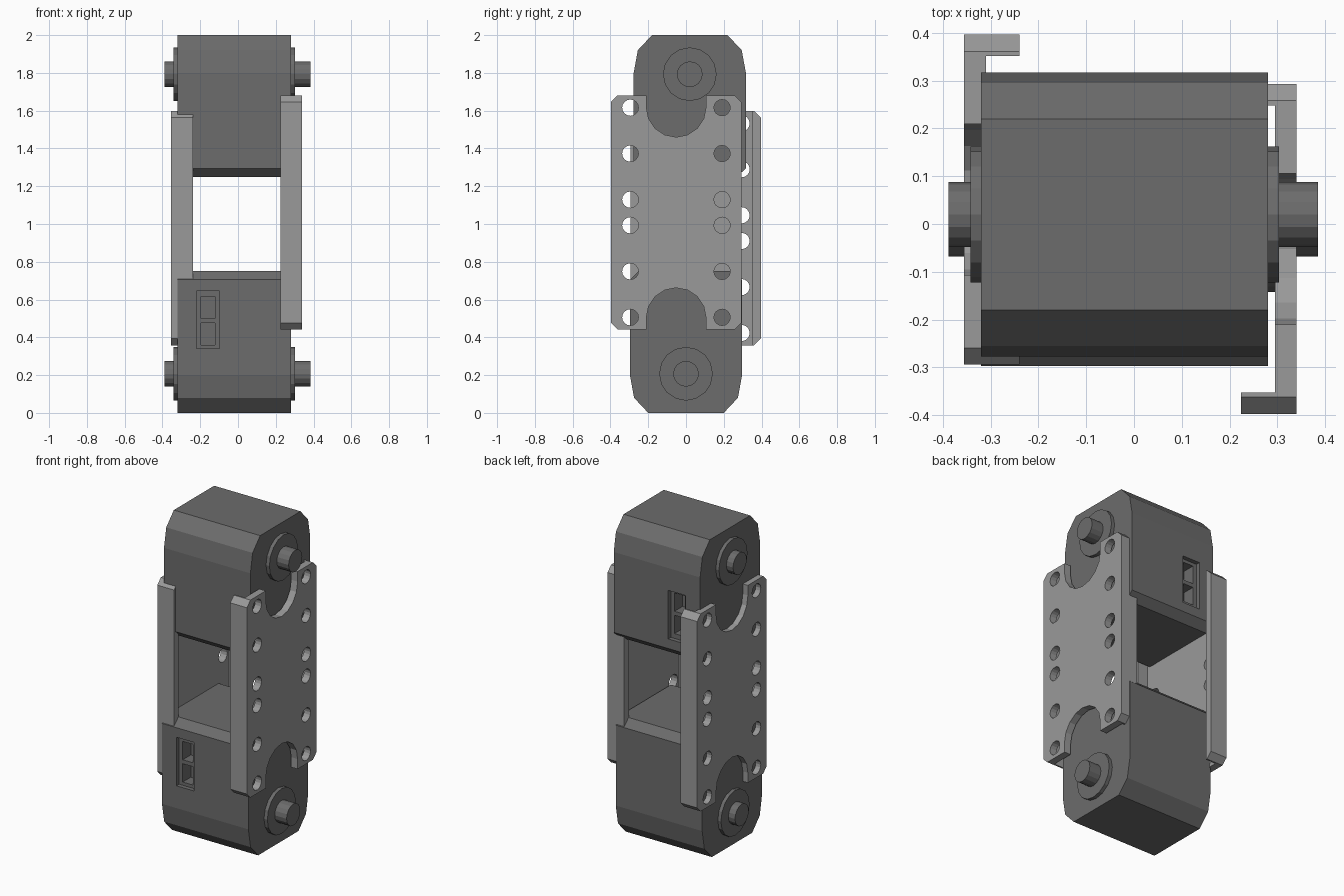
import bpy, bmesh
from math import cos, sin, pi
from mathutils import Matrix

cube = bpy.data.objects.get("Cube")
if cube:
    bpy.data.objects.remove(cube, do_unlink=True)


def material(name, value):
    m = bpy.data.materials.new(name)
    m.use_nodes = True
    colour = (value, value, value, 1)
    m.diffuse_color = colour
    bsdf = m.node_tree.nodes["Principled BSDF"]
    bsdf.inputs["Base Color"].default_value = colour
    bsdf.inputs["Roughness"].default_value = 0.6
    return m


DARK = material("dark grey plastic", 0.15)
LIGHT = material("light grey metal", 0.32)


def circle(y, z, r, n=16):
    return [(y + r * cos(2 * pi * i / n), z + r * sin(2 * pi * i / n)) for i in range(n)]


def rect(y0, y1, z0, z1):
    return [(y0, z0), (y1, z0), (y1, z1), (y0, z1)]


def prisms(name, parts, mat):
    """Object made of (y, z) outlines, each extruded from x0 to x1."""
    bm = bmesh.new()
    for outline, x0, x1 in parts:
        face = bm.faces.new([bm.verts.new((x0, y, z)) for y, z in outline])
        out = bmesh.ops.extrude_face_region(bm, geom=[face])
        verts = [v for v in out["geom"] if isinstance(v, bmesh.types.BMVert)]
        bmesh.ops.translate(bm, vec=(x1 - x0, 0, 0), verts=verts)
    bmesh.ops.recalc_face_normals(bm, faces=bm.faces)
    mesh = bpy.data.meshes.new(name)
    bm.to_mesh(mesh)
    bm.free()
    mesh.materials.append(mat)
    obj = bpy.data.objects.new(name, mesh)
    bpy.context.collection.objects.link(obj)
    return obj


def cut(obj, parts):
    """Subtract prisms from an object and discard the cutter."""
    cutter = prisms("cutter", parts, obj.data.materials[0])
    cutter.hide_render = True
    mod = obj.modifiers.new("cut", "BOOLEAN")
    mod.operation = "DIFFERENCE"
    mod.solver = "EXACT"
    mod.object = cutter
    bpy.context.view_layer.objects.active = obj
    bpy.ops.object.modifier_apply(modifier=mod.name)
    bpy.data.objects.remove(cutter, do_unlink=True)


def place_copy(obj, name, matrix):
    other = obj.copy()
    other.name = name
    other.matrix_world = matrix
    bpy.context.collection.objects.link(other)


# Lower actuator housing with chamfered outline
half = [(0.2, 0), (0.275, 0.08), (0.297, 0.2), (0.297, 0.705), (0.25, 0.75)]
outline = half + [(-y, z) for y, z in reversed(half)]
housing = prisms("lower_housing", [(outline, -0.32, 0.28)], DARK)

# Connector recess with two sockets on the front
cut(housing, [(rect(-0.4, -0.27, 0.34, 0.645), -0.22, -0.098)])
cut(housing, [(rect(-0.4, -0.19, z, z + 0.115), -0.195, -0.123) for z in (0.36, 0.5)])

# Round boss and axle through the housing
boss = prisms("lower_boss", [(circle(0, 0.207, 0.142), -0.342, 0.303)], DARK)
axle = prisms("lower_axle", [(circle(0, 0.207, 0.068), -0.388, 0.385)], DARK)

# Upper actuator is the lower one turned over about the x axis
turn_over = Matrix.Translation((0, 0.02, 2)) @ Matrix.Rotation(pi, 4, "X")
for part in (housing, boss, axle):
    place_copy(part, part.name.replace("lower", "upper"), turn_over)

# Side bracket: chamfered channel, built around its own centre
W, H, C = 0.345, 0.62, 0.035
quarter = [(W, H - C), (W - C, H)]
top = quarter + [(-y, z) for y, z in reversed(quarter)]
plate = top + [(-y, -z) for y, z in top]
bracket = prisms("left_bracket", [(plate, 0.224, 0.34)], LIGHT)
cut(bracket, [(rect(0.045 - W, W - 0.045, -1, 1), 0.1, 0.295)])

# Rounded end notches and two rows of screw holes
R, NZ = 0.158, 0.557
arc = [(R * cos(pi + pi * i / 8), NZ + R * sin(pi + pi * i / 8)) for i in range(9)]
notch = arc + [(R, 0.8), (-R, 0.8)]
cuts = [(notch, 0.26, 0.5), ([(-y, -z) for y, z in notch], 0.26, 0.5)]
for z in (0.068, 0.312, 0.555):
    for sy in (-1, 1):
        for sz in (-1, 1):
            cuts.append((circle(sy * 0.243, sz * z, 0.043), 0.26, 0.5))
cut(bracket, cuts)

# Right bracket is the left one turned about z, slightly lower
turn = Matrix.Translation((-0.015, 0.051, 0.978)) @ Matrix.Rotation(pi, 4, "Z")
place_copy(bracket, "right_bracket", turn)
bracket.location = (0, -0.052, 1.061)
